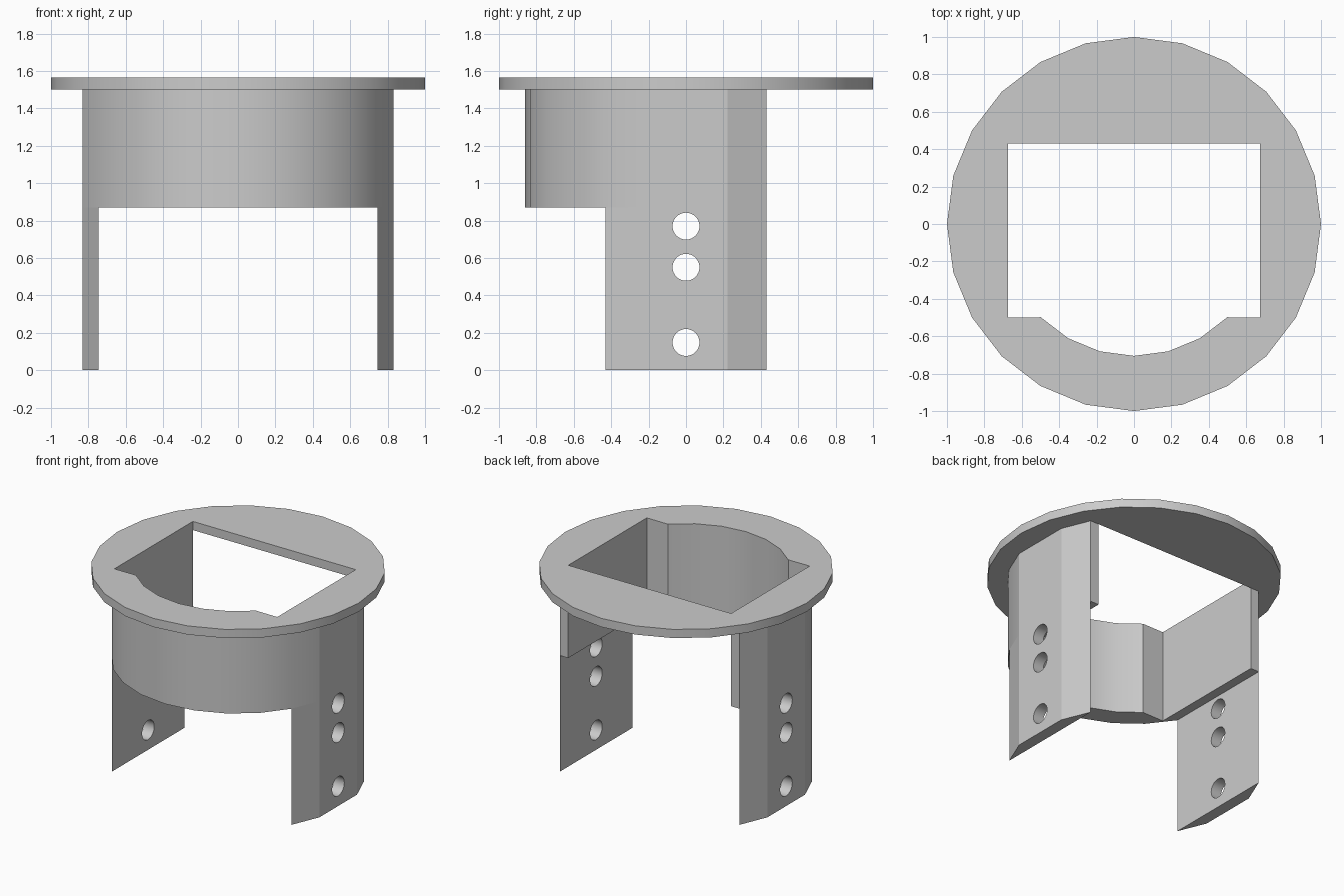
import bpy, bmesh
from math import radians, sin, cos, pi
from mathutils import Matrix

cube = bpy.data.objects.get("Cube")
if cube:
    bpy.data.objects.remove(cube, do_unlink=True)

grey = bpy.data.materials.new("plain grey")
grey.use_nodes = True
colour = (0.6, 0.6, 0.6, 1)
grey.diffuse_color = colour
grey.node_tree.nodes["Principled BSDF"].inputs["Base Color"].default_value = colour

FLANGE_BOTTOM, TOP, COLLAR_BOTTOM = 1.5, 1.565, 0.87
R_FLANGE, R_OUTER, R_INNER = 1.0, 0.86, 0.705
BACK, LEDGE, INNER_X = 0.43, -0.5, 0.675


def arc(radius, degrees):
    return [(radius * cos(radians(a)), radius * sin(radians(a))) for a in degrees]


def finish(obj):
    bpy.ops.object.select_all(action='DESELECT')
    obj.select_set(True)
    bpy.context.view_layer.objects.active = obj
    bpy.ops.object.shade_smooth_by_angle(angle=radians(20))


def prism(name, loops, z0, z1):
    """Extrude an outline, with optional holes, from z0 to z1."""
    bm = bmesh.new()
    edges = []
    for loop in loops:
        vs = [bm.verts.new((x, y, z0)) for x, y in loop]
        edges += [bm.edges.new((v, vs[i - 1])) for i, v in enumerate(vs)]
    bmesh.ops.triangle_fill(bm, use_beauty=True, edges=edges, normal=(0, 0, 1))
    ext = bmesh.ops.extrude_face_region(bm, geom=bm.faces[:], use_keep_orig=True)
    top = [g for g in ext["geom"] if isinstance(g, bmesh.types.BMVert)]
    bmesh.ops.translate(bm, verts=top, vec=(0, 0, z1 - z0))
    bmesh.ops.recalc_face_normals(bm, faces=bm.faces[:])
    mesh = bpy.data.meshes.new(name)
    bm.to_mesh(mesh)
    bm.free()
    mesh.materials.append(grey)
    obj = bpy.data.objects.new(name, mesh)
    bpy.context.collection.objects.link(obj)
    return obj


# Inner opening: rectangle with a bowed front
inner = ([(-INNER_X, BACK), (-INNER_X, LEDGE)]
         + arc(R_INNER, range(225, 316, 15))
         + [(INNER_X, LEDGE), (INNER_X, BACK)])

# Top flange
finish(prism("top_flange", [arc(R_FLANGE, range(0, 360, 15)), inner],
             FLANGE_BOTTOM, TOP))

# Collar, open at the back, with flattened sides
outer = arc(R_OUTER, [a for a in range(390, 149, -15) if a not in (180, 360)])
finish(prism("collar", [inner + outer], COLLAR_BOTTOM, FLANGE_BOTTOM))

# Screw hole cutter
bm = bmesh.new()
for z in (0.77, 0.55, 0.148):
    place = Matrix.Translation((0, 0, z)) @ Matrix.Rotation(pi / 2, 4, 'Y')
    bmesh.ops.create_cone(bm, cap_ends=True, segments=32, radius1=0.072,
                          radius2=0.072, depth=3, matrix=place)
cut_mesh = bpy.data.meshes.new("hole_cutter")
bm.to_mesh(cut_mesh)
bm.free()
cut_mesh.materials.append(grey)
cutter = bpy.data.objects.new("hole_cutter", cut_mesh)
bpy.context.collection.objects.link(cutter)
cutter.hide_render = True

# Side legs with screw holes
for name, side in (("left_leg", 1), ("right_leg", -1)):
    outline = [(side * x, y) for x, y in arc(R_OUTER, (-30, -15, 15, 30))]
    leg = prism(name, [outline], 0, COLLAR_BOTTOM)
    cut = leg.modifiers.new("screw holes", 'BOOLEAN')
    cut.operation, cut.solver, cut.object = 'DIFFERENCE', 'EXACT', cutter
    bpy.context.view_layer.objects.active = leg
    bpy.ops.object.modifier_apply(modifier=cut.name)
    finish(leg)

bpy.data.objects.remove(cutter, do_unlink=True)
